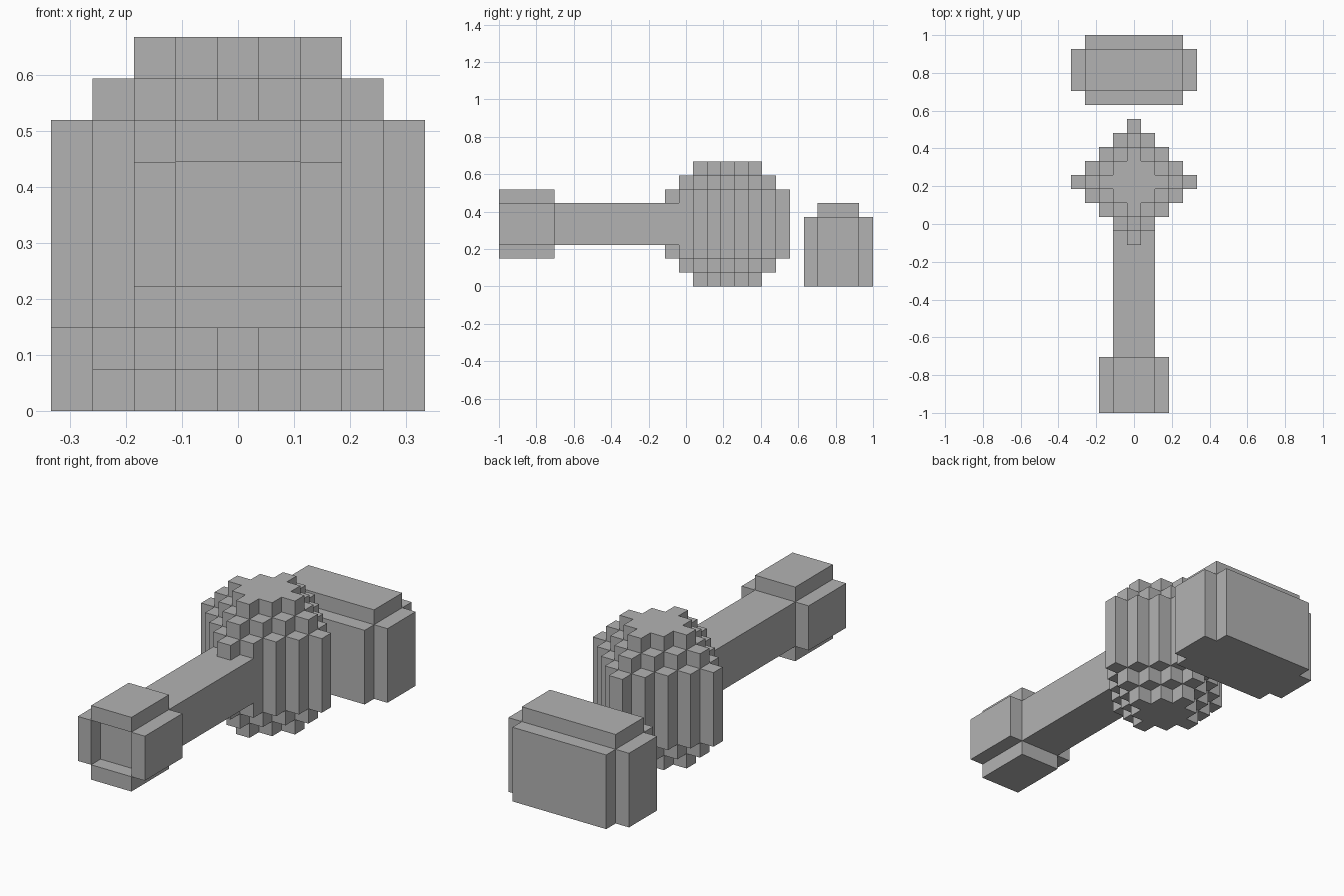
import bpy
import bmesh
from itertools import product
from mathutils import Vector

cube = bpy.data.objects.get("Cube")
if cube:
    bpy.data.objects.remove(cube, do_unlink=True)

UNIT = 2 / 27  # edge of one block

grey = bpy.data.materials.new("plain_grey")
grey.use_nodes = True
colour = (0.45, 0.45, 0.45, 1)
grey.diffuse_color = colour
grey.node_tree.nodes["Principled BSDF"].inputs["Base Color"].default_value = colour


def block(x, y, z):
    """Cells of a block, centred on x, from inclusive ranges in y and z."""
    return set(product(range(-x, x + 1), range(y[0], y[1] + 1), range(z[0], z[1] + 1)))


def build(name, cells, solid):
    """Skin the cells where they are not covered by the rest of the model."""
    bm = bmesh.new()
    for cell in cells:
        centre = Vector((cell[0], cell[1] + 0.5, cell[2] + 0.5)) * UNIT - Vector((0, 1, 0))
        for axis, sign in product(range(3), (-1, 1)):
            n = Vector((0, 0, 0))
            n[axis] = sign
            if tuple(int(c + d) for c, d in zip(cell, n)) in solid:
                continue
            u = Vector((0, 0, 0))
            u[(axis + 1) % 3] = 1
            w = n.cross(u)
            corners = (-u - w, u - w, u + w, w - u)
            bm.faces.new([bm.verts.new(centre + (n + c) * UNIT / 2) for c in corners])
    bmesh.ops.remove_doubles(bm, verts=bm.verts, dist=UNIT / 100)
    bmesh.ops.dissolve_limit(bm, angle_limit=0.01, verts=bm.verts, edges=bm.edges)
    mesh = bpy.data.meshes.new(name)
    bm.to_mesh(mesh)
    bm.free()
    mesh.materials.append(grey)
    bpy.context.collection.objects.link(bpy.data.objects.new(name, mesh))


# Stepped ball: diamond layers that shrink towards the top and bottom
ball = {(x, y, z) for x, y, z in block(4, (12, 20), (0, 8))
        if abs(x) + abs(y - 16) <= min(4, 6 - abs(z - 4))}

# Long square barrel, running into the ball
barrel = block(1, (1, 16), (3, 5)) - ball

# Four plates around the barrel end, leaving a shallow opening
muzzle = (block(1, (0, 3), (2, 6)) | block(2, (0, 3), (3, 5))) - block(1, (0, 3), (3, 5))

# Separate rear box with side panels and a raised lid
rear_box = block(3, (22, 26), (0, 4)) | block(4, (23, 25), (0, 4)) | block(3, (23, 25), (5, 5))

parts = {"stepped_ball": ball, "barrel": barrel, "muzzle_plates": muzzle, "rear_box": rear_box}
solid = set().union(*parts.values())
for name, cells in parts.items():
    build(name, cells, solid)
